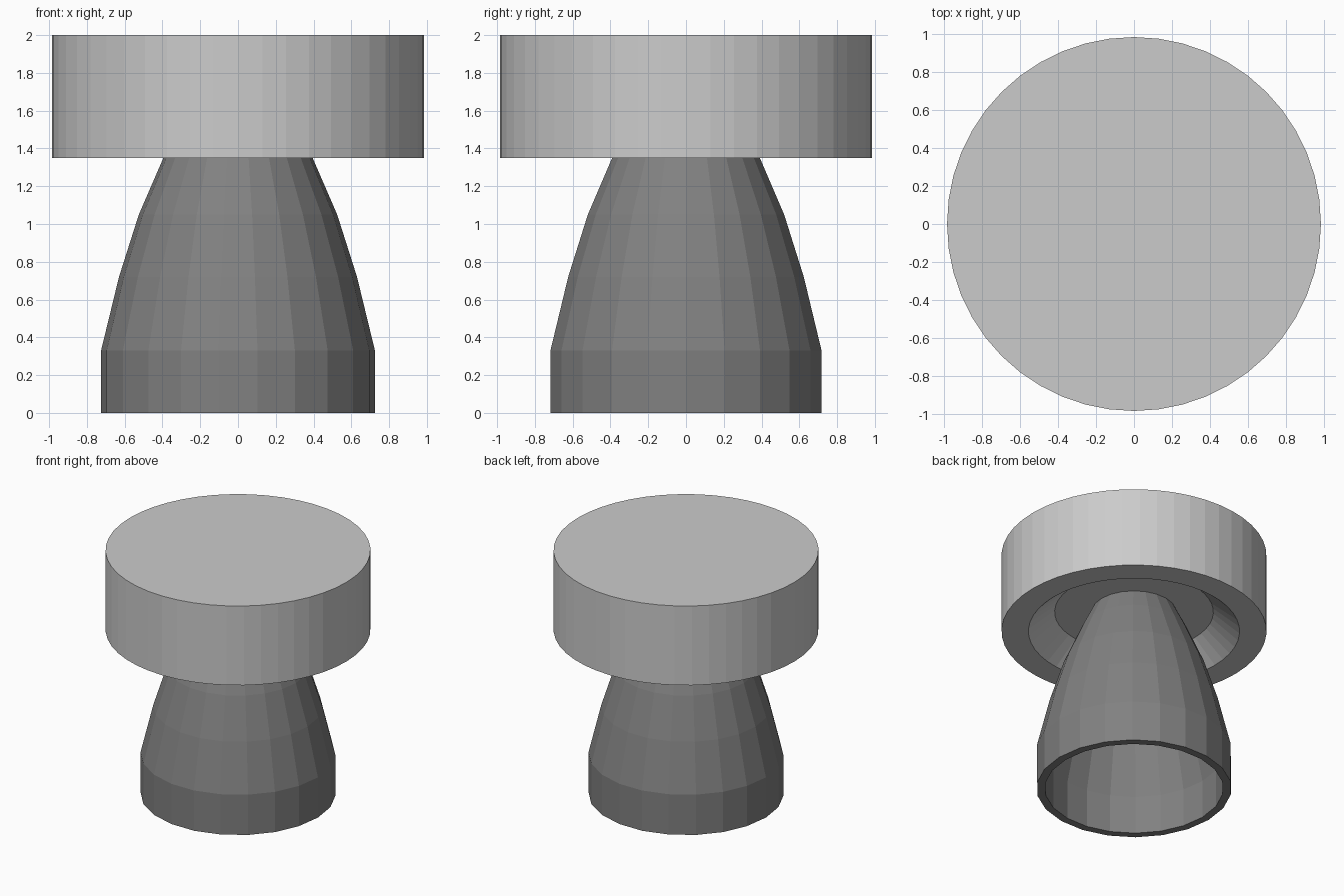
import bpy, bmesh, math

if "Cube" in bpy.data.objects:
    bpy.data.objects.remove(bpy.data.objects["Cube"])


def lathe(name, profile, sides, turn=0.0, closed=False):
    """Revolve (radius, z) points about z; radius 0 becomes a pole."""
    bm = bmesh.new()
    rings = []
    for r, z in profile:
        if r == 0:
            rings.append([bm.verts.new((0, 0, z))] * sides)
        else:
            rings.append([bm.verts.new((r * math.cos(a), r * math.sin(a), z))
                          for a in (turn + math.tau * i / sides for i in range(sides))])
    pairs = list(zip(rings, rings[1:]))
    if closed:
        pairs.append((rings[-1], rings[0]))
    for low, high in pairs:
        for i in range(sides):
            j = (i + 1) % sides
            quad = [low[i], low[j], high[j], high[i]]
            bm.faces.new(list(dict.fromkeys(quad)))
    bmesh.ops.recalc_face_normals(bm, faces=bm.faces)
    mesh = bpy.data.meshes.new(name)
    bm.to_mesh(mesh)
    bm.free()
    obj = bpy.data.objects.new(name, mesh)
    bpy.context.collection.objects.link(obj)
    return obj


# Thick round cap with a tapered recess underneath
lathe("mount_cap", [(0, 1.515), (0.59, 1.515), (0.785, 1.35),
                    (0.985, 1.35), (0.985, 2.0), (0, 2.0)], 48)

# Hollow bell: outer wall up, inner wall back down
bell = lathe("nozzle_bell", [(0.725, 0), (0.725, 0.33), (0.63, 0.72), (0.525, 1.05),
                             (0.395, 1.35), (0.315, 1.515), (0.25, 1.515),
                             (0.335, 1.33), (0.46, 1.03), (0.57, 0.70),
                             (0.664, 0.31), (0.664, 0)], 22, closed=True)

# Dark metal for the bell
dark = bpy.data.materials.new("dark_metal")
dark.diffuse_color = (0.22, 0.22, 0.22, 1)
dark.use_nodes = True
dark.node_tree.nodes["Principled BSDF"].inputs["Base Color"].default_value = dark.diffuse_color
bell.data.materials.append(dark)
